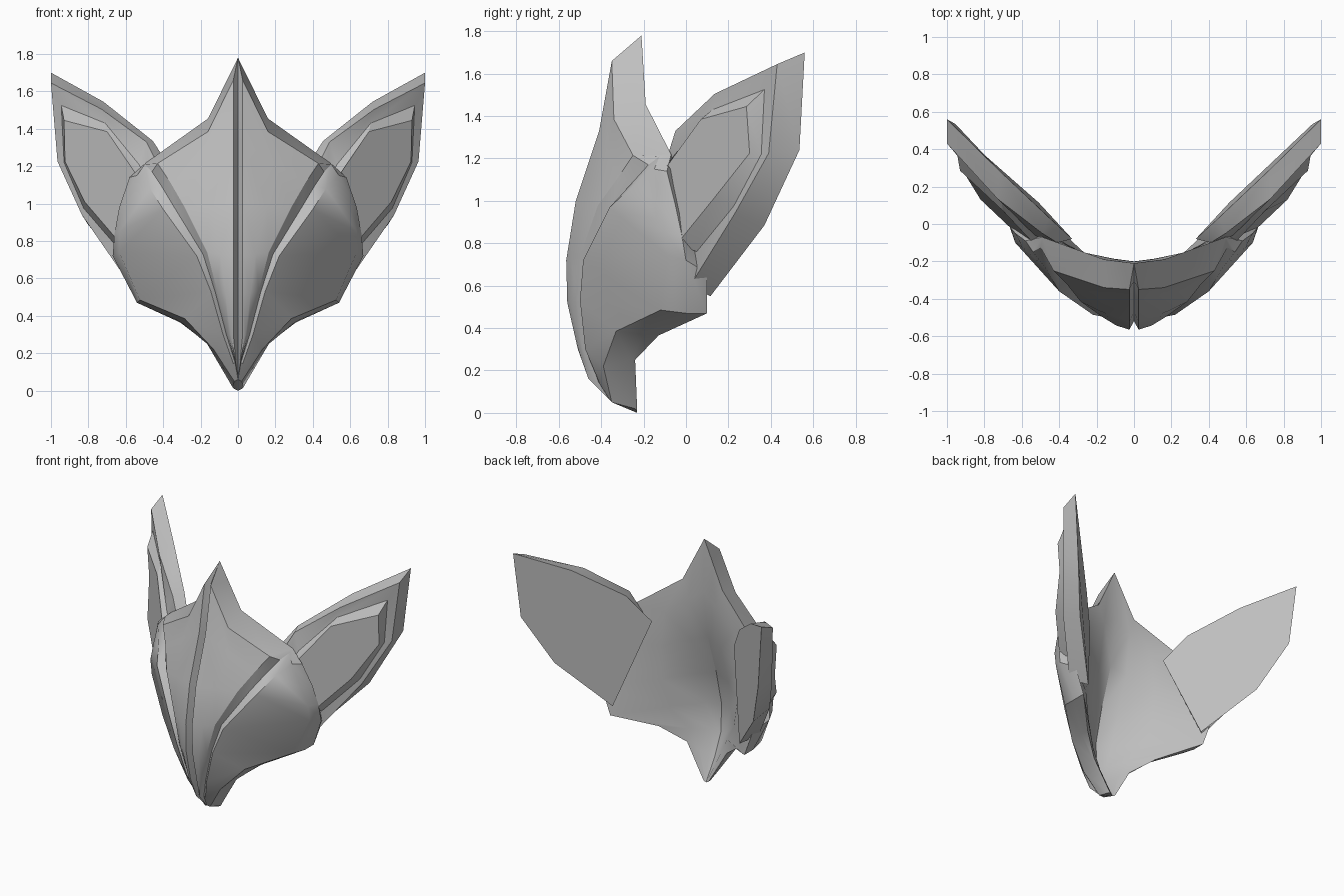
import bpy, bmesh, math
from mathutils import Vector

if "Cube" in bpy.data.objects:
    bpy.data.objects.remove(bpy.data.objects["Cube"])

steel = bpy.data.materials.new("grey metal")
steel.diffuse_color = (0.52, 0.52, 0.52, 1)
steel.use_nodes = True
steel.node_tree.nodes["Principled BSDF"].inputs["Base Color"].default_value = steel.diffuse_color


def finish(name, bm, mirror=False, angle=30):
    """Mirror to both sides if asked, clean up, and smooth all but the hard creases."""
    if mirror:
        geom = bm.verts[:] + bm.edges[:] + bm.faces[:]
        bmesh.ops.mirror(bm, geom=geom, axis='X', merge_dist=0.001)
    bmesh.ops.remove_doubles(bm, verts=bm.verts[:], dist=0.0005)
    bmesh.ops.recalc_face_normals(bm, faces=bm.faces[:])
    me = bpy.data.meshes.new(name)
    bm.to_mesh(me)
    bm.free()
    me.materials.append(steel)
    ob = bpy.data.objects.new(name, me)
    bpy.context.collection.objects.link(ob)
    bpy.ops.object.select_all(action='DESELECT')
    ob.select_set(True)
    bpy.context.view_layer.objects.active = ob
    bpy.ops.object.shade_smooth_by_angle(angle=math.radians(angle))
    return ob


def rail(*pts):
    return [Vector(p) for p in pts]


# Rails of the mask's right half, each running from brow to chin
chin = (0, -.36, .06)
ridge = rail((.025, -.35, 1.66), (.025, -.41, 1.33), (.025, -.52, 1.0), (.025, -.565, .72),
             (.025, -.56, .52), (.025, -.51, .30), (.012, -.46, .165), chin)
panel_edge = rail((.43, -.25, 1.215), (.36, -.32, 1.11), (.285, -.415, .98), (.165, -.50, .74),
                  (.11, -.515, .53), (.055, -.485, .30), (.016, -.44, .155), chin)
crest = rail((.50, -.125, 1.21), (.47, -.24, 1.08), (.40, -.36, .97), (.22, -.485, .72),
             (.145, -.50, .53), (.08, -.475, .30), (.025, -.41, .145), chin)
crease = rail((.54, -.15, 1.15), (.595, -.125, .98), (.635, -.10, .85), (.635, -.085, .74),
              (.525, -.12, .485), (.285, -.33, .385), (.13, -.39, .22), (.02, -.35, .05))
rim = rail((.58, -.09, 1.14), (.635, -.05, .98), (.66, -.02, .84), (.67, 0, .72),
           (.54, 0, .47), (.31, -.2, .37), (.165, -.255, .25), (.03, -.24, .02))
back_rim = rail((.49, -.07, 1.22), (.56, -.02, .98), (.60, .02, .84), (.61, .10, .66),
                (.54, .10, .47), (.31, -.13, .365), (.16, -.24, .25), (.02, -.23, .01))
inner = rail((.16, -.19, 1.455), (.28, -.15, 1.2), (.30, -.14, .95), (.30, -.16, .70),
             (.26, -.18, .50), (.15, -.26, .34), (.08, -.27, .20), (.01, -.23, .005))
spine = rail((0, -.21, 1.78), (0, -.20, 1.4), (0, -.25, 1.05), (0, -.35, .75),
             (0, -.41, .5), (0, -.40, .3), (0, -.33, .15), (0, -.23, 0))

# Groove, panel middle, side channel and rounded inner fold follow from their neighbours
groove = [Vector((0, p.y + .045, p.z)) for p in ridge]
groove[-1] = Vector(chin)
middle = [(a + b) / 2 + Vector((0, -.01, 0)) for a, b in zip(ridge, panel_edge)]
middle[0] = Vector((.16, -.34, 1.385))
middle[-1] = Vector(chin)
channel = [(a + b) / 2 + Vector((-.005, d, 0)) for a, b, d in
           zip(panel_edge, crest, (.01, .035, .04, .035, .03, .02, .01, 0))]
channel[0].z = 1.17
channel[-1] = Vector(chin)
fold = [a.lerp(b, .4) + Vector((0, -d, 0)) for a, b, d in
        zip(spine, inner, (0, .005, .02, .04, .05, .03, .01, 0))]

# Mask shell
bm = bmesh.new()
rails = [groove, ridge, middle, panel_edge, channel, crest, crease, rim, back_rim,
         inner, fold, spine]
cols = [[bm.verts.new(p) for p in r] for r in rails]
for a, b in zip(cols, cols[1:]):
    for i in range(len(a) - 1):
        bm.faces.new((a[i], a[i + 1], b[i + 1], b[i]))
gr, ri, mi, pe, ch, cr, ce, rm, ba, inn, fo, sp = [c[0] for c in cols]
for f in ((sp, gr, ri), (sp, ri, mi, inn, fo), (inn, mi, pe, ba), (ba, pe, ch, cr),
          (ba, cr, ce, rm)):
    bm.faces.new(f)
ends = [c[-1] for c in cols]
bm.faces.new([ends[0]] + ends[6:])
finish("mask_shell", bm, True)

# Ear loops: back face, front face, base and top of the raised panel
ear_back = rail((1, .56, 1.70), (.72, .285, 1.545), (.455, .035, 1.335), (.33, -.08, 1.14),
                (.51, .115, .55), (.80, .37, .885), (.955, .535, 1.24))
ear_front = rail((1, .43, 1.645), (.73, .135, 1.505), (.49, -.05, 1.33), (.41, -.10, 1.17),
                 (.60, .02, .60), (.835, .23, .94), (.965, .39, 1.225))
panel_base = rail((.945, .37, 1.525), (.71, .125, 1.43), (.53, -.06, 1.21), (.47, -.09, 1.10),
                  (.64, .05, .76), (.825, .225, .975), (.93, .355, 1.22))
panel_top = rail((.93, .285, 1.445), (.70, .07, 1.385), (.54, -.10, 1.15), (.48, -.13, 1.06),
                 (.64, -.04, .80), (.82, .13, 1.01), (.925, .30, 1.225))

for side, sign in (("right", 1), ("left", -1)):
    bm = bmesh.new()
    loops = [[bm.verts.new((p.x * sign, p.y, p.z)) for p in r]
             for r in (ear_back, ear_front, panel_base, panel_top)]
    for a, b in zip(loops, loops[1:]):
        for i in range(7):
            j = (i + 1) % 7
            bm.faces.new((a[i], a[j], b[j], b[i]))
    bm.faces.new(loops[0])
    bm.faces.new(loops[-1])
    finish(side + "_ear", bm)
